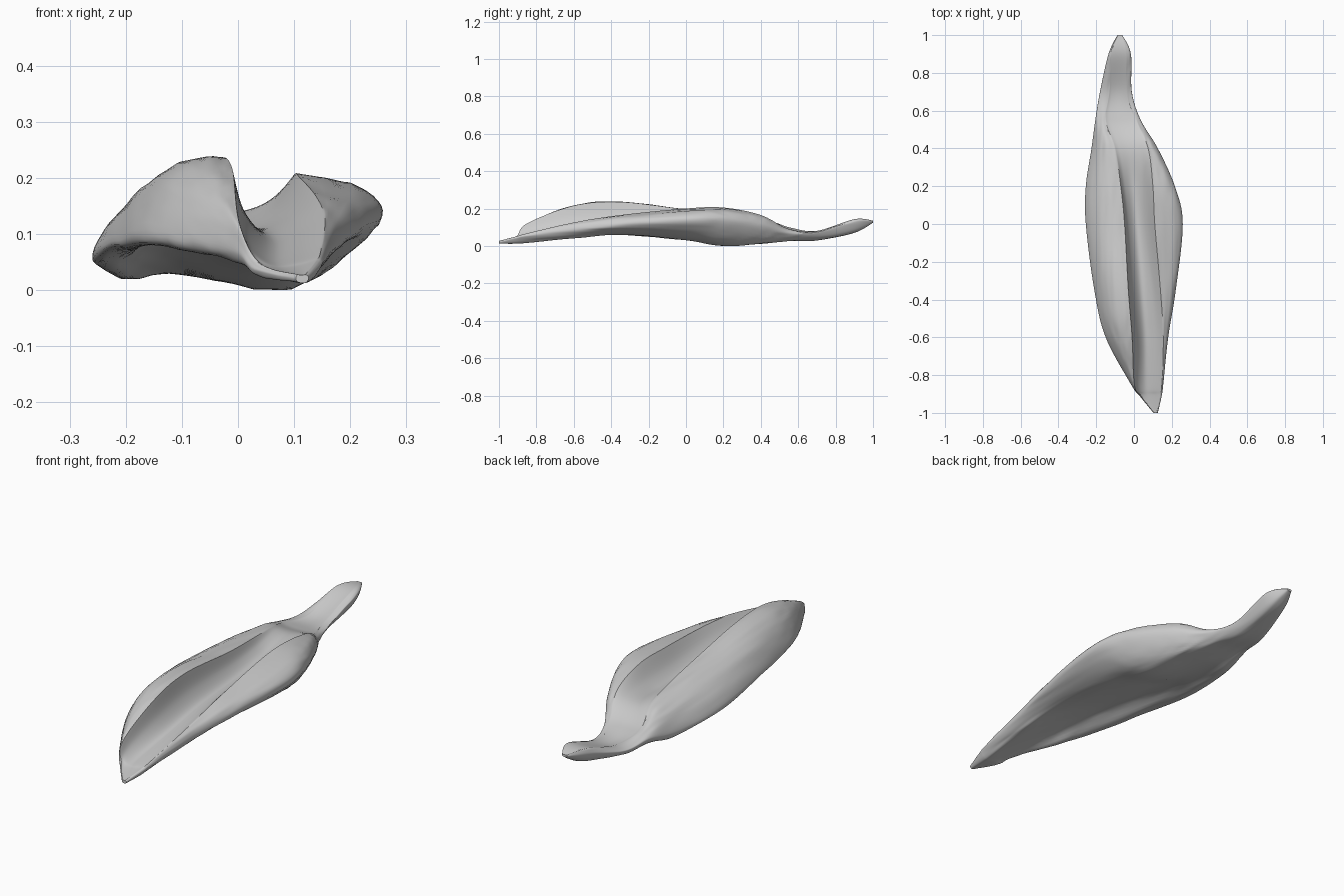
import bpy, bmesh, math
from mathutils import Vector, noise

if "Cube" in bpy.data.objects:
    bpy.data.objects.remove(bpy.data.objects["Cube"])

# Stations along the husk: y, left edge x/z, left ridge x/z, groove z,
# right ridge x/z, right edge x/z, keel z, underside arch z
STATIONS = [
    (-1.00, .103, .02, .108, .027, .026, .120, .027, .126, .02, .012, .013),
    (-.91, .03, .035, .038, .048, .038, .138, .05, .146, .038, .013, .022),
    (-.85, -.015, .07, .002, .12, .05, .147, .067, .154, .05, .018, .04),
    (-.60, -.15, .095, -.01, .215, .088, .155, .125, .18, .08, .042, .095),
    (-.35, -.21, .09, -.03, .235, .108, .14, .165, .22, .11, .06, .11),
    (.00, -.255, .07, -.05, .195, .11, .11, .20, .257, .13, .03, .08),
    (.20, -.255, .055, -.07, .175, .12, .10, .205, .215, .13, .0, .045),
    (.40, -.225, .045, -.10, .15, .135, .075, .165, .125, .10, .01, .028),
    (.55, -.205, .07, -.15, .10, .09, .01, .09, .035, .065, .025, .04),
    (.70, -.18, .065, -.13, .08, .075, -.04, .08, -.012, .07, .03, .04),
    (.90, -.135, .115, -.12, .14, .14, -.04, .143, -.017, .125, .07, .075),
    (1.00, -.088, .13, -.084, .135, .135, -.066, .135, -.062, .13, .125, .125),
]


def spline(points, steps):
    """Catmull-Rom through the points, open ended."""
    pts = [Vector(p) for p in points]
    pts = [pts[0]] + pts + [pts[-1]]
    out = []
    for a, b, c, d in zip(pts, pts[1:], pts[2:], pts[3:]):
        for s in range(steps):
            t = s / steps
            out.append(.5 * (2 * b + (c - a) * t + (2 * a - 5 * b + 4 * c - d) * t * t
                             + (3 * b - a - 3 * c + d) * t ** 3))
    return out + [pts[-1]]


def section(s):
    """Closed ring: groove between two sharp ridges, then the round outer wall."""
    y, xl, zl, ax, az, gz, bx, bz, xr, zr, kz, uz = s

    def mix(a, b, t):
        return a + (b - a) * t
    groove = [(ax, az), (mix(ax, bx, .13), mix(az, gz, .6)),
              (mix(ax, bx, .4), gz), (mix(ax, bx, .72), mix(gz, bz, .3)), (bx, bz)]
    kx = mix(ax, bx, .75)
    outer = [(bx, bz), (mix(bx, xr, .75), mix(bz, zr, .3)), (xr, zr),
             (mix(xr, kx, .4), mix(zr, kz, .75)), (kx, kz),
             (mix(kx, xl, .6), uz), (mix(kx, xl, .88), mix(zl, uz, .4) - .02 * min(1, (xr - xl) * 3)),
             (xl, zl),
             (mix(xl, ax, .25), mix(zl, az, .62)), (mix(xl, ax, .62), mix(zl, az, .96)), (ax, az)]
    ring = spline(groove, 6)[:-1] + spline(outer, 6)[:-1]
    out = []
    for i, p in enumerate(ring):
        # Faint lengthwise fibres on the outer wall
        f = noise.noise(Vector((p.x * 45, y * 2.5, p.y * 45))) * .004 if i > 24 else 0
        out.append(Vector((p.x, y, p.y + f * min(1, (xr - xl) * 4))))
    return out


# Husk body with its stalk, lofted from the sections
bm = bmesh.new()
rings = [[bm.verts.new(p) for p in section(s)] for s in spline(STATIONS, 10)]
n = len(rings[0])
for r0, r1 in zip(rings, rings[1:]):
    for i in range(n):
        j = (i + 1) % n
        bm.faces.new((r0[i], r0[j], r1[j], r1[i]))
bm.faces.new(rings[0])
bm.faces.new(rings[-1][::-1])
low = min(v.co.z for v in bm.verts)
for v in bm.verts:
    v.co.z -= low
bmesh.ops.recalc_face_normals(bm, faces=bm.faces)
mesh = bpy.data.meshes.new("husk")
bm.to_mesh(mesh)
bm.free()
husk = bpy.data.objects.new("husk", mesh)
bpy.context.collection.objects.link(husk)
bpy.context.view_layer.objects.active = husk
husk.select_set(True)
bpy.ops.object.shade_smooth_by_angle(angle=math.radians(40))
